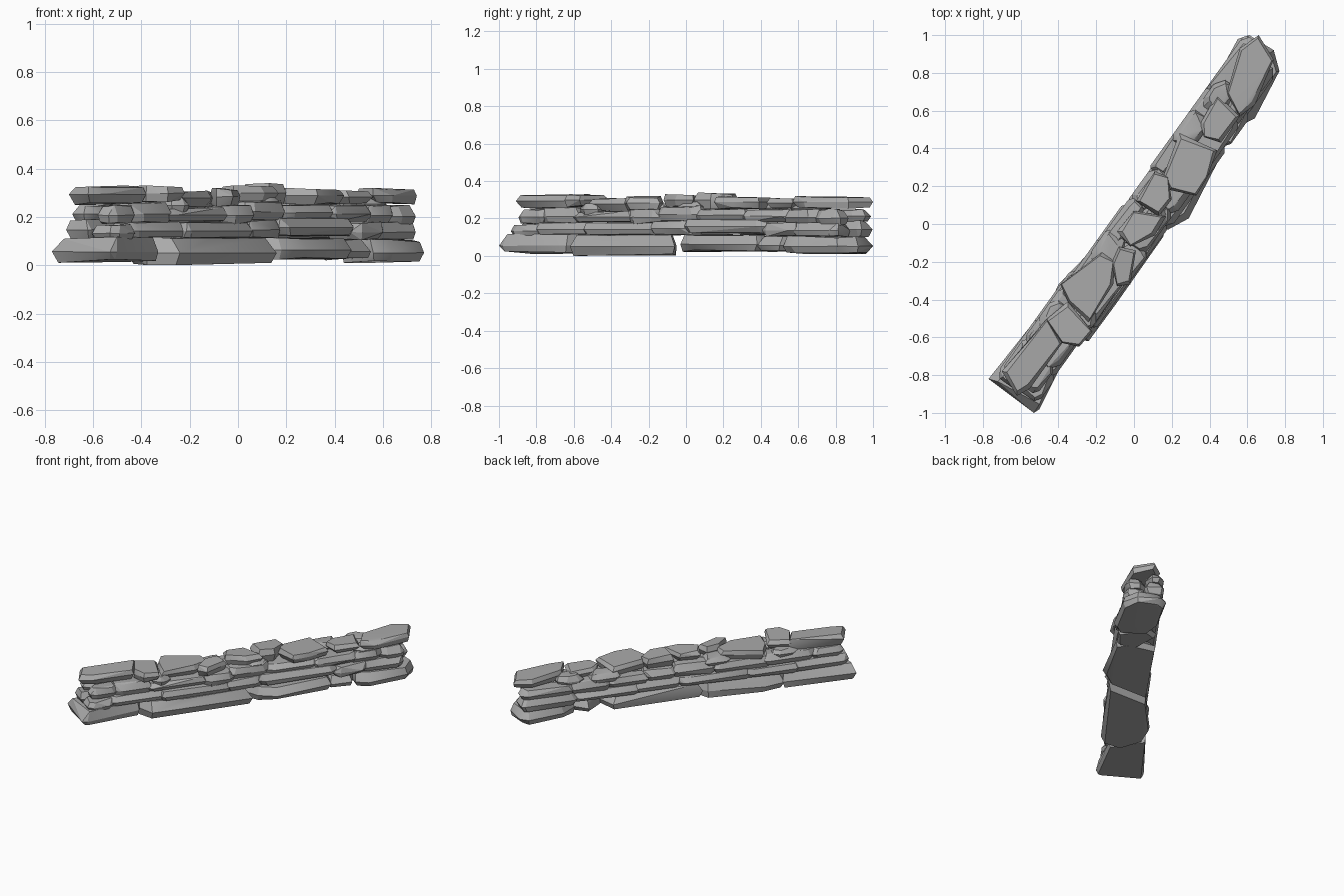
import bpy
import bmesh
import math
import random
from mathutils import Vector, Matrix

random.seed(5)

default_cube = bpy.data.objects.get("Cube")
if default_cube:
    bpy.data.objects.remove(default_cube, do_unlink=True)

# One flat stone colour
GREY = (0.4, 0.4, 0.4, 1.0)
stone_mat = bpy.data.materials.new("stone_grey")
stone_mat.use_nodes = True
stone_mat.diffuse_color = GREY
bsdf = next(n for n in stone_mat.node_tree.nodes if n.type == 'BSDF_PRINCIPLED')
bsdf.inputs["Base Color"].default_value = GREY
bsdf.inputs["Roughness"].default_value = 0.9

# The wall runs diagonally: wall space has x along it and -y towards its front
WALL_TURN = Matrix.Rotation(math.radians(54.3), 4, 'Z')
TO_WALL = WALL_TURN.inverted()


def stone(name, outline, z0, z1, low=0.015, high=0.02, belly=0.45):
    """Rough stone: hull of a wide middle ring and smaller, uneven lower and upper rings."""
    lo = Vector([min(p[i] for p in outline) for i in (0, 1)])
    hi = Vector([max(p[i] for p in outline) for i in (0, 1)])
    centre, half = (lo + hi) / 2, (hi - lo) / 2
    height = z1 - z0
    bm = bmesh.new()
    for level, inset in ((0, low), (belly, 0), (1, high)):
        for point in outline:
            offset = Vector(point[:2]) - centre
            for i in (0, 1):
                offset[i] *= 1 - min(0.5, inset * random.uniform(0.3, 1.7) / half[i])
            sag = random.uniform(0, 0.14) * (1 - 2 * level) * height
            bm.verts.new((centre + offset).to_3d() + Vector((0, 0, z0 + level * height + sag)))
    # Keep the full height of the stone at one place each, above and below
    bm.verts.ensure_lookup_table()
    bm.verts[0].co.z, bm.verts[-1].co.z = z0, z1
    hull = bmesh.ops.convex_hull(bm, input=bm.verts)
    spare = [g for g in hull["geom_interior"] if isinstance(g, bmesh.types.BMVert)]
    bmesh.ops.delete(bm, geom=spare, context='VERTS')
    bmesh.ops.dissolve_limit(bm, angle_limit=math.radians(7),
                             verts=bm.verts, edges=bm.edges)
    bmesh.ops.recalc_face_normals(bm, faces=bm.faces)
    bm.transform(WALL_TURN)
    mesh = bpy.data.meshes.new(name)
    bm.to_mesh(mesh)
    bm.free()
    mesh.materials.append(stone_mat)
    obj = bpy.data.objects.new(name, mesh)
    bpy.context.collection.objects.link(obj)
    return obj


def planned_course(name, plans, **shape):
    """Stones from plan outlines (hundredths): bottom, top, then x, y pairs."""
    made = []
    for i, (z0, z1, *xy) in enumerate(plans):
        outline = [TO_WALL @ Vector((x / 100, y / 100, 0)) for x, y in zip(xy[::2], xy[1::2])]
        made.append(stone(f"{name}_{i + 1}", outline, z0 / 100, z1 / 100, **shape))
    return made


def block_course(name, boxes, **shape):
    """Stones from boxes (hundredths): start, end along; back, front; bottom, top."""
    made = []
    for i, box in enumerate(boxes):
        s0, s1, back, front, z0, z1 = (v / 100 for v in box)
        outline = []
        for s, inward in ((s0, 1), (s1, -1)):
            for t, across in ((-back, -1), (-front, 1)):
                clip = random.uniform(0.01, 0.06)
                outline += [(s + inward * clip, t), (s, t + across * clip * 0.7)]
        made.append(stone(f"{name}_{i + 1}", outline, z0, z1, **shape))
    return made


# Heavy foundation blocks with splayed faces
foundation = [
    (1, 12, -77, -82, -53, -100, -50, -98, -38, -72, -33, -64, -46, -43),
    (0, 12, -38, -60, -24, -62, -10, -43, 16, -6, -14, -5, -40, -32, -46, -45),
    (2, 12, -12, -2, 18, -3, 29, 3, 47, 38, 42, 45, 23, 49, 8, 27),
    (2, 11, 36, 44, 46, 38, 55, 50, 45, 65, 33, 62),
    (1, 11, 43, 64, 56, 52, 64, 56, 77, 81, 74, 92, 61, 100, 55, 98, 43, 76),
]

# Broad capping stones that span the wall
capping = [
    (25, 33, -70, -78, -62, -91, -55, -87, -38, -63, -46, -50),
    (26, 33, -47, -51, -35, -41, -22, -57, -29, -65, -38, -63),
    (24, 31, -39, -32, -17, -15, -10, -20, -11, -32, -24, -52, -35, -41),
    (24, 32, -8, -12, 1, -14, -2, -32, -9, -33, -12, -21),
    (26, 33, -9, -4, 0, 7, 17, 4, 11, -6, -2, -12),
    (25, 34, 1, 12, 11, 28, 18, 25, 20, 13, 13, 4),
    (25, 32, 15, 24, 24, 48, 44, 39, 39, 25, 33, 15, 19, 18),
    (25, 31, 35, 53, 44, 69, 56, 57, 46, 43, 37, 46),
    (25, 32, 49, 69, 56, 93, 66, 100, 74, 87, 64, 63, 56, 57),
]

# Second course: long slabs, front row then back row
second_front = [
    (-107, -88, 0, 14, 10, 17),
    (-94, -54, -1, 13, 11, 18),
    (-57, -9, -2, 16, 11, 18),
    (-13, 13, 0, 16, 11, 19),
    (9, 63, -1, 17, 12, 20),
    (60, 83, -2, 17, 10, 18),
    (79, 109, 0, 15, 10, 18),
]
second_back = [
    (-108, -70, -13, 2, 11, 19),
    (-73, -38, -13, 1, 11, 18),
    (-42, 8, -11, 1, 11, 18),
    (4, 38, -10, 2, 11, 19),
    (34, 80, -11, 1, 11, 18),
    (77, 116, -11, 2, 10, 19),
]

# Third course: smaller, more broken stones
third_front = [
    (-104, -86, 0, 11, 17, 25),
    (-89, -62, 0, 12, 17, 26),
    (-66, -25, -2, 14, 18, 24),
    (-29, -7, 0, 16, 17, 25),
    (-11, 18, -1, 14, 18, 27),
    (14, 49, -1, 15, 19, 25),
    (46, 78, 0, 15, 18, 25),
    (74, 96, 0, 14, 17, 25),
    (92, 110, 0, 14, 16, 25),
]
third_back = [
    (-105, -82, -12, 1, 18, 25),
    (-85, -50, -12, 2, 18, 26),
    (-54, -16, -11, 1, 17, 25),
    (-19, 12, -10, 1, 18, 27),
    (9, 32, -10, 2, 18, 26),
    (29, 58, -11, 1, 18, 25),
    (55, 82, -11, 2, 17, 26),
    (79, 116, -11, 1, 18, 25),
]

# Small wedges filling the gaps under and between the caps
wedges = [
    (-74, -56, -12, 0, 23, 28),
    (-28, -10, -10, 4, 23, 28),
    (2, 17, 2, 13, 24, 29),
    (48, 68, -11, 2, 23, 29),
    (72, 90, -9, 4, 23, 30),
    (-62, -50, 2, 14, 22, 28),
    (76, 92, 2, 13, 23, 28),
]

stones = planned_course("foundation_block", foundation, low=0.015, high=0.03, belly=0.4)
stones += block_course("second_course_front", second_front)
stones += block_course("second_course_back", second_back)
stones += block_course("third_course_front", third_front)
stones += block_course("third_course_back", third_back)
stones += planned_course("capping_stone", capping, low=0.02, high=0.015, belly=0.55)
stones += block_course("filler_wedge", wedges, low=0.01, high=0.03)

# Soften shallow facets, keep the chipped edges crisp
for obj in stones:
    obj.select_set(True)
bpy.context.view_layer.objects.active = stones[0]
bpy.ops.object.shade_smooth_by_angle(angle=math.radians(22))
bpy.ops.object.select_all(action='DESELECT')
